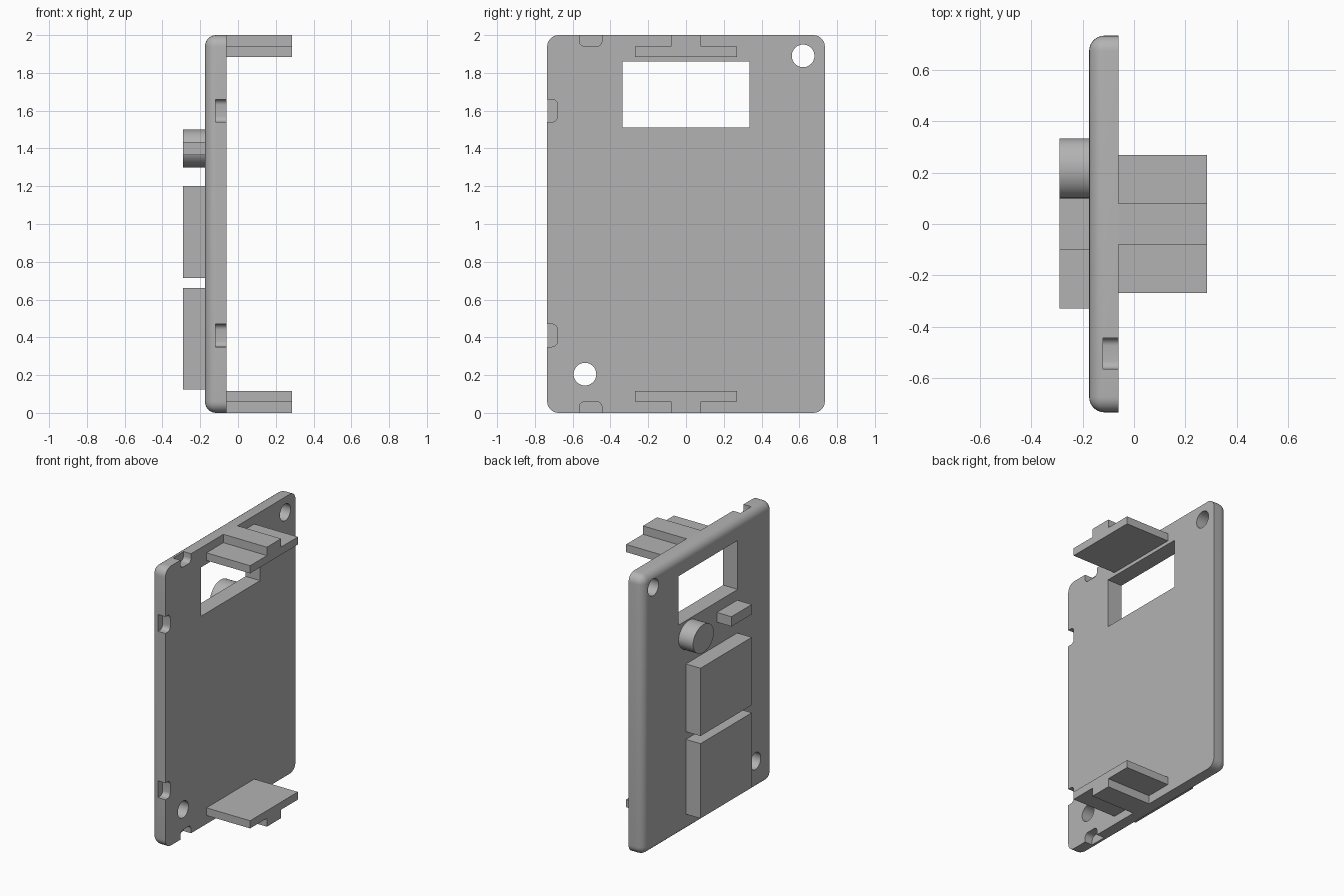
import bpy, bmesh, math

old = bpy.data.objects.get("Cube")
if old:
    bpy.data.objects.remove(old, do_unlink=True)

grey = bpy.data.materials.new("mid grey")
grey.use_nodes = True
COLOUR = (0.45, 0.45, 0.45, 1)
grey.diffuse_color = COLOUR
grey.node_tree.nodes["Principled BSDF"].inputs["Base Color"].default_value = COLOUR

OUTER, INNER = -0.175, -0.06   # the two faces of the plate along x
RELIEF = -0.29                 # front of the raised pads


def prism(name, outline, x0, x1):
    """Extrude a (y, z) outline along x."""
    bm = bmesh.new()
    face = bm.faces.new([bm.verts.new((x0, y, z)) for y, z in outline])
    grown = bmesh.ops.extrude_face_region(bm, geom=[face])["geom"]
    for v in grown:
        if isinstance(v, bmesh.types.BMVert):
            v.co.x = x1
    bmesh.ops.recalc_face_normals(bm, faces=bm.faces)
    mesh = bpy.data.meshes.new(name)
    bm.to_mesh(mesh)
    bm.free()
    mesh.materials.append(grey)
    ob = bpy.data.objects.new(name, mesh)
    bpy.context.collection.objects.link(ob)
    return ob


def rect(y0, y1, z0, z1, r=0.0, steps=6):
    """Rectangle outline with optional rounded corners."""
    if not r:
        return [(y0, z0), (y1, z0), (y1, z1), (y0, z1)]
    centres = [(y1 - r, z1 - r), (y0 + r, z1 - r), (y0 + r, z0 + r), (y1 - r, z0 + r)]
    return [(cy + r * math.cos(a), cz + r * math.sin(a))
            for q, (cy, cz) in enumerate(centres)
            for a in [(q + i / steps) * math.pi / 2 for i in range(steps + 1)]]


def oval(cy, cz, ry, rz, n=40):
    return [(cy + ry * math.cos(2 * math.pi * i / n),
             cz + rz * math.sin(2 * math.pi * i / n)) for i in range(n)]


def smooth(ob):
    bpy.ops.object.select_all(action='DESELECT')
    ob.select_set(True)
    bpy.context.view_layer.objects.active = ob
    bpy.ops.object.shade_smooth_by_angle(angle=math.radians(30))


# Plate: rounded corners and a rounded rim on the outer face
plate = prism("plate", rect(-0.735, 0.735, 0, 2), OUTER, INNER)
bm = bmesh.new()
bm.from_mesh(plate.data)
rim = [e for e in bm.edges if min(v.co.x for v in e.verts) < OUTER + 0.001]
bmesh.ops.bevel(bm, geom=rim, offset=0.06, segments=7, profile=0.5, affect='EDGES')
bm.to_mesh(plate.data)
bm.free()

# Cutters: window, two screw holes, snap notches on the edges
cutters = [prism("window_cutter", rect(-0.335, 0.335, 1.51, 1.86), -0.4, 0.2)]
for y, z in ((0.62, 1.89), (-0.535, 0.205)):
    cutters.append(prism("hole_cutter", oval(y, z, 0.06, 0.06), -0.4, 0.2))
notches = [(-0.565, -0.445, 1.94, 2.1), (-0.565, -0.445, -0.1, 0.06),
           (-0.9, -0.68, 1.54, 1.66), (-0.9, -0.68, 0.35, 0.47)]
for n in notches:
    cutters.append(prism("notch_cutter", rect(*n, r=0.03), -0.12, 0.1))
bpy.context.view_layer.objects.active = plate
for c in cutters:
    mod = plate.modifiers.new("cut", 'BOOLEAN')
    mod.operation = 'DIFFERENCE'
    mod.solver = 'EXACT'
    mod.object = c
    bpy.ops.object.modifier_apply(modifier=mod.name)
    bpy.data.objects.remove(c, do_unlink=True)
smooth(plate)

# Clip tabs: wide tongue with a central rib facing outwards, top and bottom
half = [(0.08, 0), (0.08, 0.06), (0.27, 0.06), (0.27, 0.115)]
profile = half + [(-y, z) for y, z in reversed(half)]
prism("bottom_tab", profile, INNER, 0.285)
prism("top_tab", [(y, 2 - z) for y, z in profile], INNER, 0.285)

# Plain raised pads on the outer face
smooth(prism("oval_boss", oval(0.217, 1.40, 0.117, 0.10), RELIEF, OUTER))
prism("small_bar", rect(-0.33, -0.10, 1.365, 1.435), RELIEF, OUTER)
prism("upper_pad", rect(-0.33, 0.25, 0.715, 1.20), RELIEF, OUTER)
prism("lower_pad", rect(-0.33, 0.25, 0.125, 0.66), RELIEF, OUTER)
